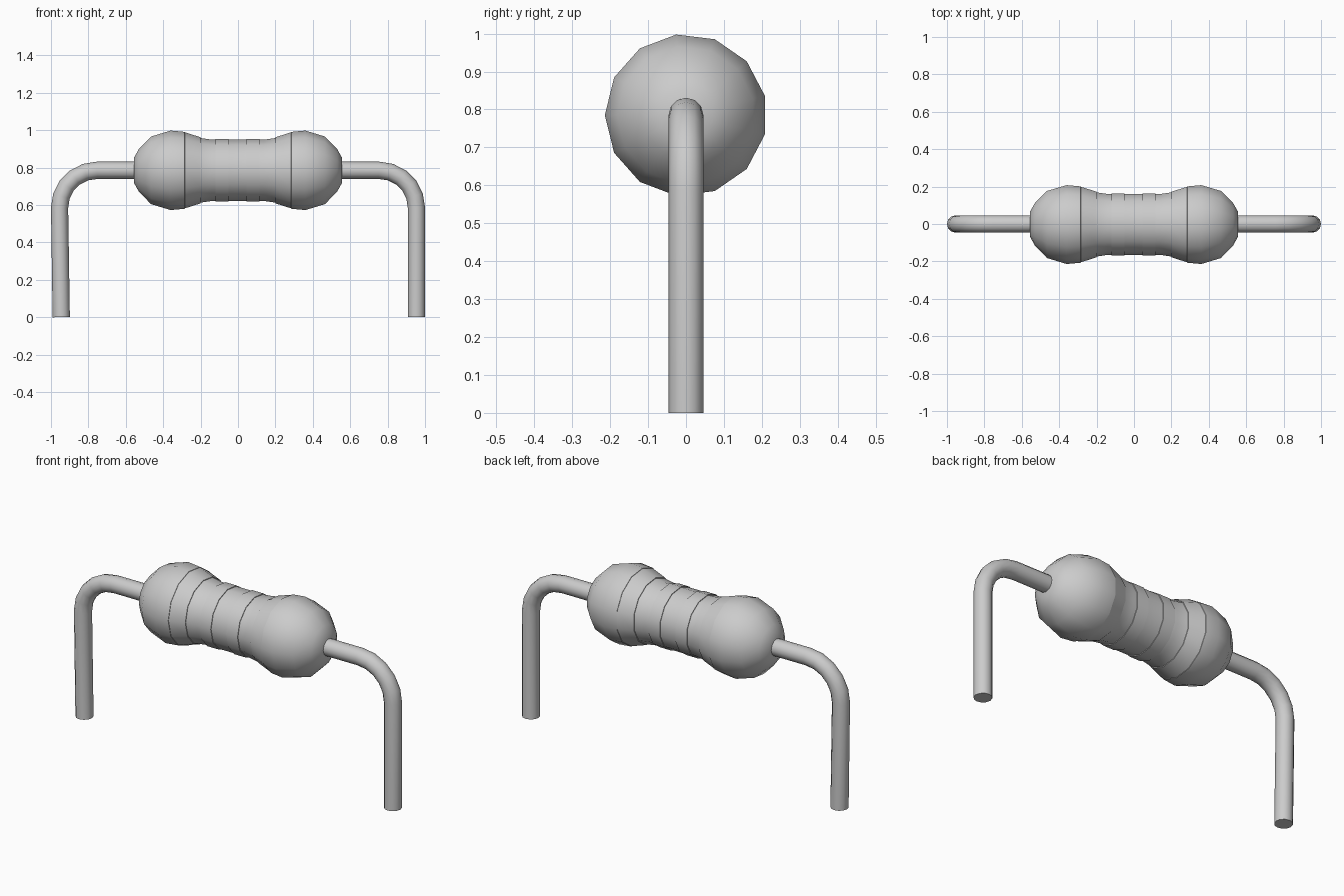
import bpy
import bmesh
from math import sin, cos, pi, radians

cube = bpy.data.objects.get("Cube")
if cube:
    bpy.data.objects.remove(cube, do_unlink=True)

AXIS_Z = 0.785
SIDES = 13
LEAD_R = 0.046

grey = bpy.data.materials.new("plain grey")
grey.use_nodes = True
grey.diffuse_color = (0.6, 0.6, 0.6, 1)
grey.node_tree.nodes["Principled BSDF"].inputs["Base Color"].default_value = (0.6, 0.6, 0.6, 1)


def smooth(obj, angle):
    bpy.ops.object.select_all(action="DESELECT")
    obj.select_set(True)
    bpy.context.view_layer.objects.active = obj
    bpy.ops.object.shade_smooth_by_angle(angle=radians(angle))


def lathe(name, profile, closed=False):
    """Turn (x, radius) points around the body axis."""
    bm = bmesh.new()
    rings = []
    for x, r in profile:
        if r == 0:
            rings.append([bm.verts.new((x, 0, AXIS_Z))] * SIDES)
            continue
        angles = [pi + 2 * pi * i / SIDES for i in range(SIDES)]
        rings.append([bm.verts.new((x, r * cos(a), AXIS_Z + r * sin(a))) for a in angles])
    pairs = list(zip(rings, rings[1:]))
    if closed:
        pairs.append((rings[-1], rings[0]))
    for a, b in pairs:
        for i in range(SIDES):
            j = (i + 1) % SIDES
            bm.faces.new(list(dict.fromkeys((a[i], a[j], b[j], b[i]))))
    bmesh.ops.recalc_face_normals(bm, faces=bm.faces)
    mesh = bpy.data.meshes.new(name)
    bm.to_mesh(mesh)
    bm.free()
    mesh.materials.append(grey)
    obj = bpy.data.objects.new(name, mesh)
    bpy.context.collection.objects.link(obj)
    smooth(obj, 50)


# Waisted body with bulbous ends
half = [(0.56, 0), (0.555, 0.07), (0.53, 0.115), (0.465, 0.182), (0.36, 0.214),
        (0.285, 0.207), (0.283, 0.2), (0.2, 0.174), (0.14, 0.165)]
lathe("body", half + [(-x, r) for x, r in reversed(half)])

# Thin raised bands
for name, x0, x1, r0, r1 in (
        ("left_band", 0.2, 0.285, 0.178, 0.205),
        ("left_centre_band", 0.045, 0.115, 0.169, 0.169),
        ("right_centre_band", -0.12, -0.05, 0.169, 0.169),
        ("right_band", -0.285, -0.2, 0.205, 0.178)):
    lathe(name, [(x0, r0), (x1, r1), (x1, r1 - 0.02), (x0, r0 - 0.02)], closed=True)


# Bent wire leads
def lead(name, side, foot_x):
    bend = 0.2
    top_x = 1 - LEAD_R
    path = [(side * 0.5, 0, AXIS_Z)]
    for i in range(6):
        a = pi / 2 * (1 - i / 5)
        path.append((side * (top_x - bend + bend * cos(a)), 0, AXIS_Z - bend + bend * sin(a)))
    path.append((side * foot_x, 0, 0))
    curve = bpy.data.curves.new(name, "CURVE")
    curve.dimensions = "3D"
    curve.bevel_depth = LEAD_R
    curve.bevel_resolution = 4
    curve.use_fill_caps = True
    spline = curve.splines.new("POLY")
    spline.points.add(len(path) - 1)
    for point, co in zip(spline.points, path):
        point.co = (*co, 1)
    curve.materials.append(grey)
    obj = bpy.data.objects.new(name, curve)
    bpy.context.collection.objects.link(obj)
    bpy.ops.object.select_all(action="DESELECT")
    obj.select_set(True)
    bpy.context.view_layer.objects.active = obj
    bpy.ops.object.convert(target="MESH")
    smooth(bpy.context.view_layer.objects.active, 50)


lead("left_lead", 1, 0.954)
lead("right_lead", -1, 0.945)
